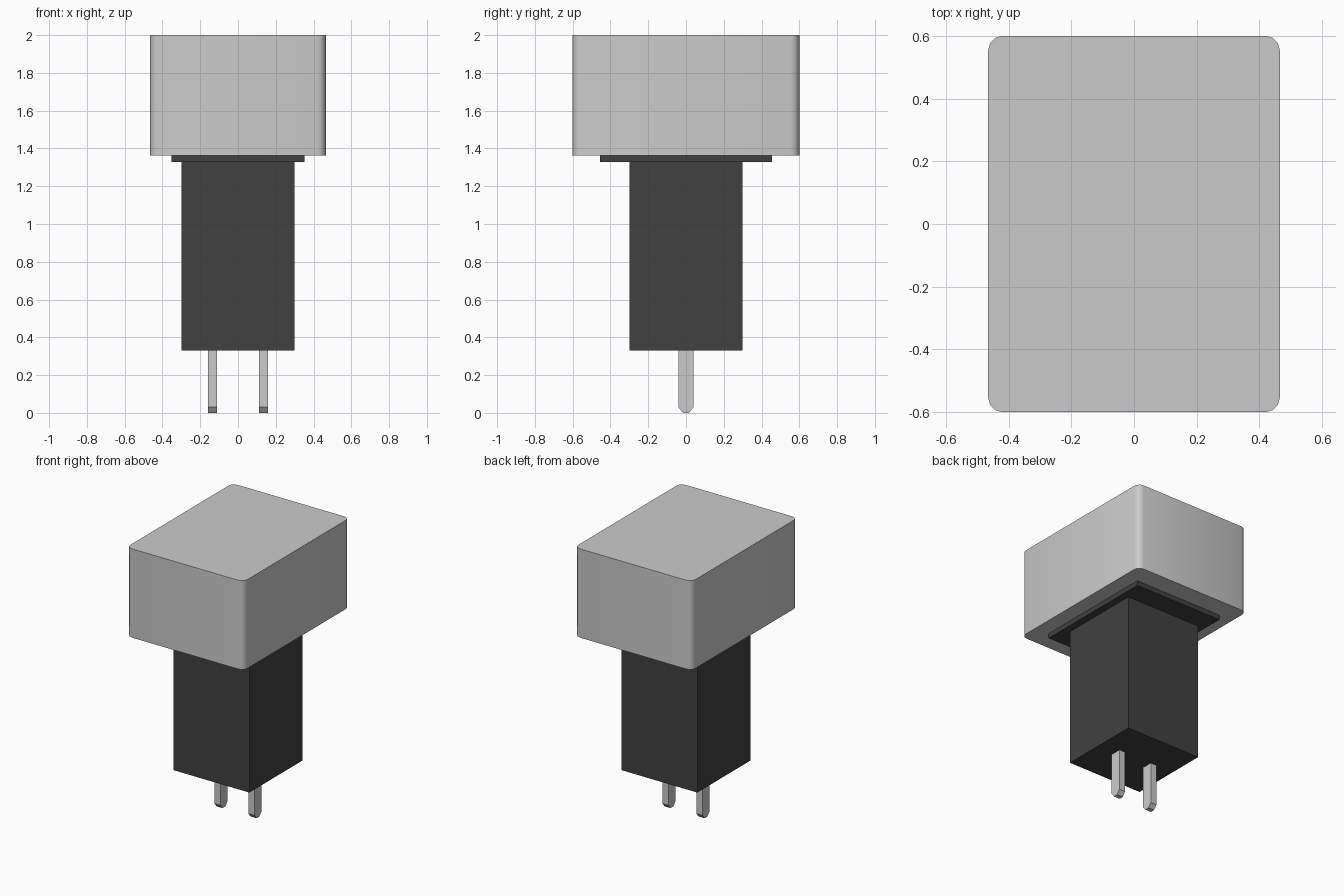
import bpy, bmesh

if "Cube" in bpy.data.objects:
    bpy.data.objects.remove(bpy.data.objects["Cube"])


def material(name, rgb):
    m = bpy.data.materials.new(name)
    m.diffuse_color = (*rgb, 1)
    m.use_nodes = True
    m.node_tree.nodes["Principled BSDF"].inputs["Base Color"].default_value = m.diffuse_color
    return m


light = material("light_grey", (0.6, 0.6, 0.6))
dark = material("dark_grey", (0.052, 0.052, 0.052))


def block(name, size, z0, z1, mat, x=0, corner=0, segments=3):
    """Box from z0 to z1, optionally with rounded vertical corners."""
    bm = bmesh.new()
    bmesh.ops.create_cube(bm, size=1)
    for v in bm.verts:
        v.co = (v.co.x * size[0] + x, v.co.y * size[1], z1 if v.co.z > 0 else z0)
    if corner:
        uprights = [e for e in bm.edges
                    if abs(e.verts[0].co.z - e.verts[1].co.z) > 0.01]
        bmesh.ops.bevel(bm, geom=uprights, offset=corner, segments=segments,
                        profile=0.5, affect='EDGES')
    return finish(name, bm, mat)


def finish(name, bm, mat):
    bmesh.ops.recalc_face_normals(bm, faces=bm.faces)
    me = bpy.data.meshes.new(name)
    bm.to_mesh(me)
    bm.free()
    me.materials.append(mat)
    ob = bpy.data.objects.new(name, me)
    bpy.context.collection.objects.link(ob)
    return ob


def pin(name, x):
    """Flat blade with a chamfered tip, extruded along x."""
    profile = [(-0.04, 0.33), (-0.04, 0.03), (-0.016, 0),
               (0.016, 0), (0.04, 0.03), (0.04, 0.33)]
    bm = bmesh.new()
    face = bm.faces.new([bm.verts.new((x - 0.024, y, z)) for y, z in profile])
    ext = bmesh.ops.extrude_face_region(bm, geom=[face])
    new = [g for g in ext["geom"] if isinstance(g, bmesh.types.BMVert)]
    bmesh.ops.translate(bm, verts=new, vec=(0.048, 0, 0))
    return finish(name, bm, light)


# Cap with softly rounded corners
cap = block("cap", (0.93, 1.2), 1.363, 2.0, light, corner=0.045)
bpy.context.view_layer.objects.active = cap
cap.select_set(True)
bpy.ops.object.shade_smooth_by_angle(angle=0.61)

# Flange under the cap and the switch body
block("flange", (0.706, 0.91), 1.328, 1.363, dark)
block("body", (0.6, 0.6), 0.33, 1.33, dark)

# Two contact pins
for side, x in (("left", -0.135), ("right", 0.135)):
    pin(side + "_pin", x)
